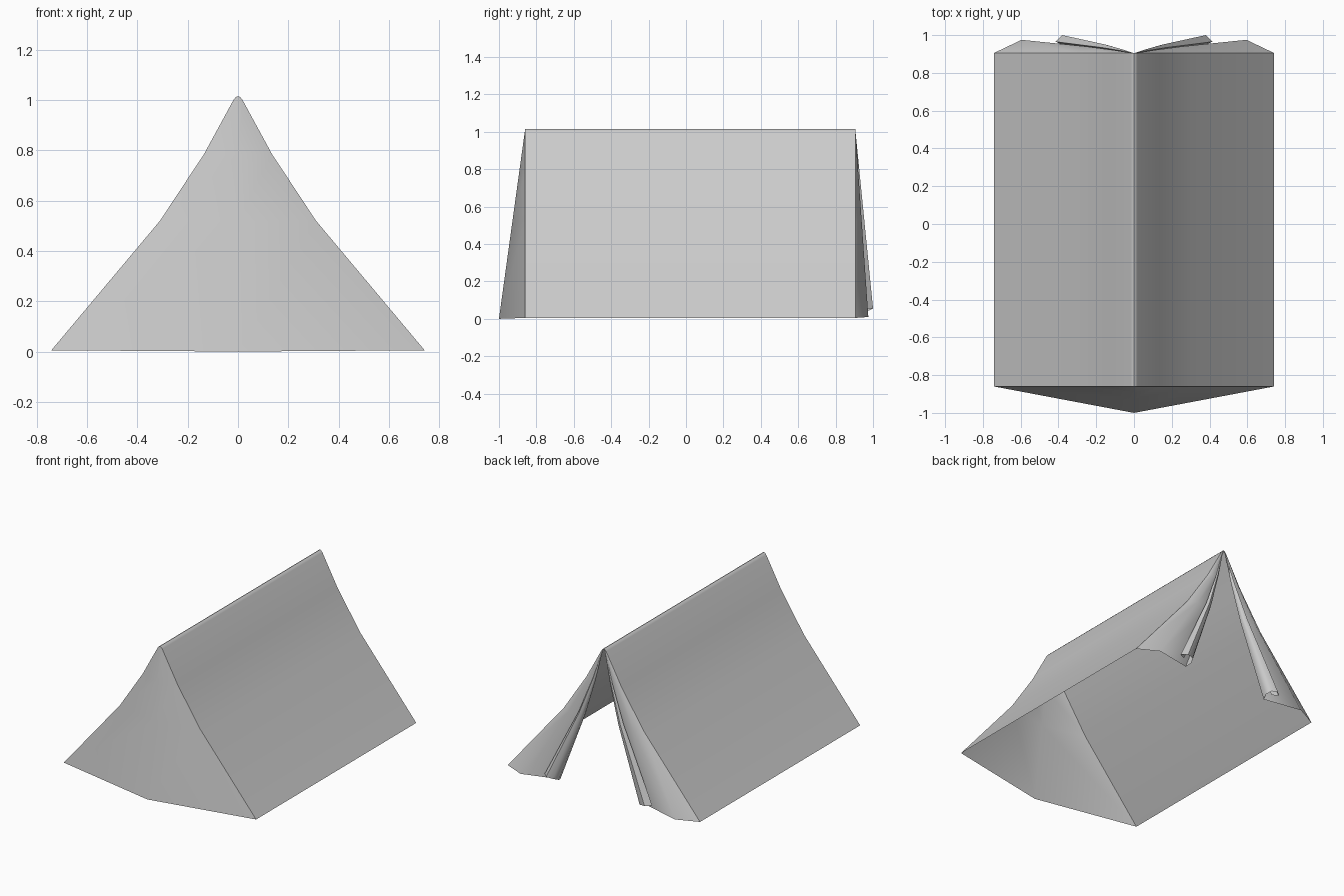
import bpy, bmesh, math

cube = bpy.data.objects.get("Cube")
if cube:
    bpy.data.objects.remove(cube, do_unlink=True)

canvas = bpy.data.materials.new("canvas_grey")
canvas.use_nodes = True
canvas.diffuse_color = (0.6, 0.6, 0.6, 1)
canvas.node_tree.nodes["Principled BSDF"].inputs["Base Color"].default_value = (0.6, 0.6, 0.6, 1)

FRONT, BACK, TOP, HALF = -0.86, 0.905, 1.015, 0.742
# Half outline of the tent, from hem to ridge
HALF_PROFILE = [(HALF, 0.005), (0.31, 0.52), (0.135, 0.785), (0.018, 1.0), (0.008, 1.012), (0, TOP)]


def loft(name, rows, angle):
    """Skin a sheet through rows of points."""
    bm = bmesh.new()
    grid = [[bm.verts.new(p) for p in row] for row in rows]
    for a, b in zip(grid, grid[1:]):
        for i in range(len(a) - 1):
            bm.faces.new((a[i], a[i + 1], b[i + 1], b[i]))
    bmesh.ops.remove_doubles(bm, verts=bm.verts, dist=0.0005)
    mesh = bpy.data.meshes.new(name)
    bm.to_mesh(mesh)
    bm.free()
    mesh.materials.append(canvas)
    obj = bpy.data.objects.new(name, mesh)
    bpy.context.collection.objects.link(obj)
    bpy.ops.object.select_all(action="DESELECT")
    obj.select_set(True)
    bpy.context.view_layer.objects.active = obj
    bpy.ops.object.shade_smooth_by_angle(angle=math.radians(angle))
    return obj


# Roof sheet with swept sides, open underneath
outline = [(-x, z) for x, z in HALF_PROFILE] + HALF_PROFILE[-2::-1]
loft("roof", [[(x, y, z) for x, z in outline] for y in (FRONT, BACK)], 40)

# Closed front wall, pushed out to a point at the bottom centre
front_rows = []
for x, z in HALF_PROFILE:
    drop = (TOP - z) / (TOP - HALF_PROFILE[0][1])
    middle = (0, FRONT - 0.14 * drop, TOP * (1 - drop))
    front_rows.append([(-x, FRONT, z), middle, (x, FRONT, z)])
loft("front_wall", front_rows, 30)

# Door flaps folded back, each ending in a loose roll: hem points (x, y offset, z)
HEM = [(HALF, 0, 0.005), (0.595, 0.07, 0.01), (0.33, 0.01, 0.02), (0.315, 0.05, 0.035),
       (0.335, 0.085, 0.05), (0.38, 0.095, 0.055), (0.415, 0.06, 0.055), (0.37, 0.04, 0.055)]
for side, label in ((1, "left"), (-1, "right")):
    rows = []
    for px, pz in HALF_PROFILE:
        drop = (TOP - pz) / (TOP - HALF_PROFILE[0][1])
        row = [(side * x * px / HALF, BACK + dy * drop, TOP - (TOP - z) * drop) for x, dy, z in HEM]
        rows.append(row[::side])
    loft(label + "_door_flap", rows, 50)
